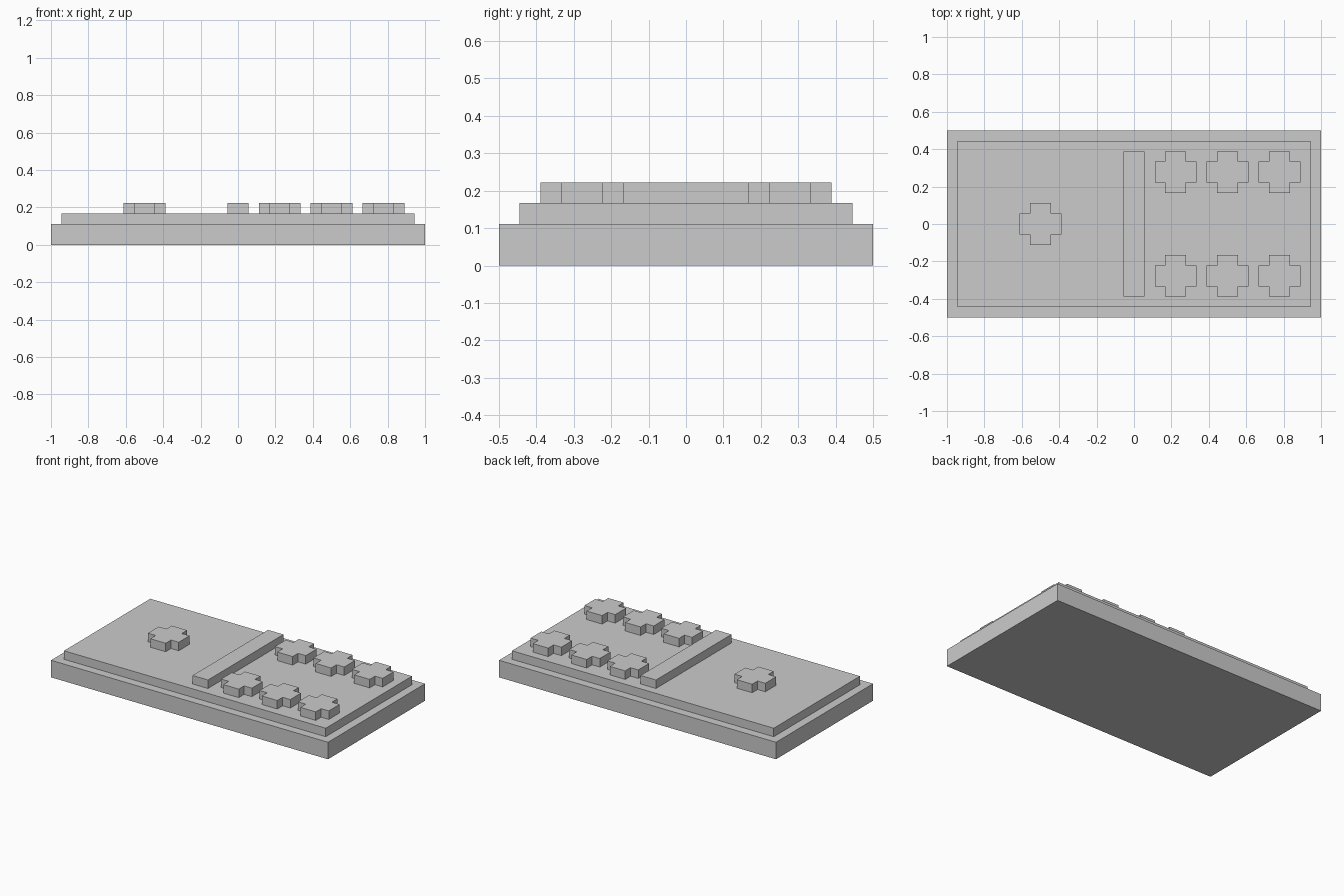
import bpy, bmesh

if "Cube" in bpy.data.objects:
    bpy.data.objects.remove(bpy.data.objects["Cube"])

U = 1 / 18  # the whole tile sits on a grid of 18 steps per unit


def prism(name, outline, z0, z1, centre=(0, 0)):
    """Extrude a flat outline (in grid steps) from z0 to z1."""
    bm = bmesh.new()
    face = bm.faces.new([bm.verts.new((x * U, y * U, z0 * U)) for x, y in outline])
    ext = bmesh.ops.extrude_face_region(bm, geom=[face], use_keep_orig=True)
    top = [v for v in ext["geom"] if isinstance(v, bmesh.types.BMVert)]
    bmesh.ops.translate(bm, verts=top, vec=(0, 0, (z1 - z0) * U))
    bmesh.ops.recalc_face_normals(bm, faces=bm.faces)
    mesh = bpy.data.meshes.new(name)
    bm.to_mesh(mesh)
    bm.free()
    ob = bpy.data.objects.new(name, mesh)
    ob.location = (centre[0] * U, centre[1] * U, 0)
    bpy.context.collection.objects.link(ob)
    return ob


def rect(hx, hy):
    return [(-hx, -hy), (hx, -hy), (hx, hy), (-hx, hy)]


# Stepped tile body and raised divider bar
prism("base_slab", rect(18, 9), 0, 2)
prism("upper_slab", rect(17, 8), 2, 3)
prism("divider_bar", rect(1, 7), 3, 4)

# Plus-shaped pips: one on the left half, six on the right
plus = [(-1, -2), (1, -2), (1, -1), (2, -1), (2, 1), (1, 1),
        (1, 2), (-1, 2), (-1, 1), (-2, 1), (-2, -1), (-1, -1)]
prism("left_pip", plus, 3, 4, (-9, 0))
for x in (4, 9, 14):
    for y in (-5, 5):
        prism("right_pip", plus, 3, 4, (x, y))
